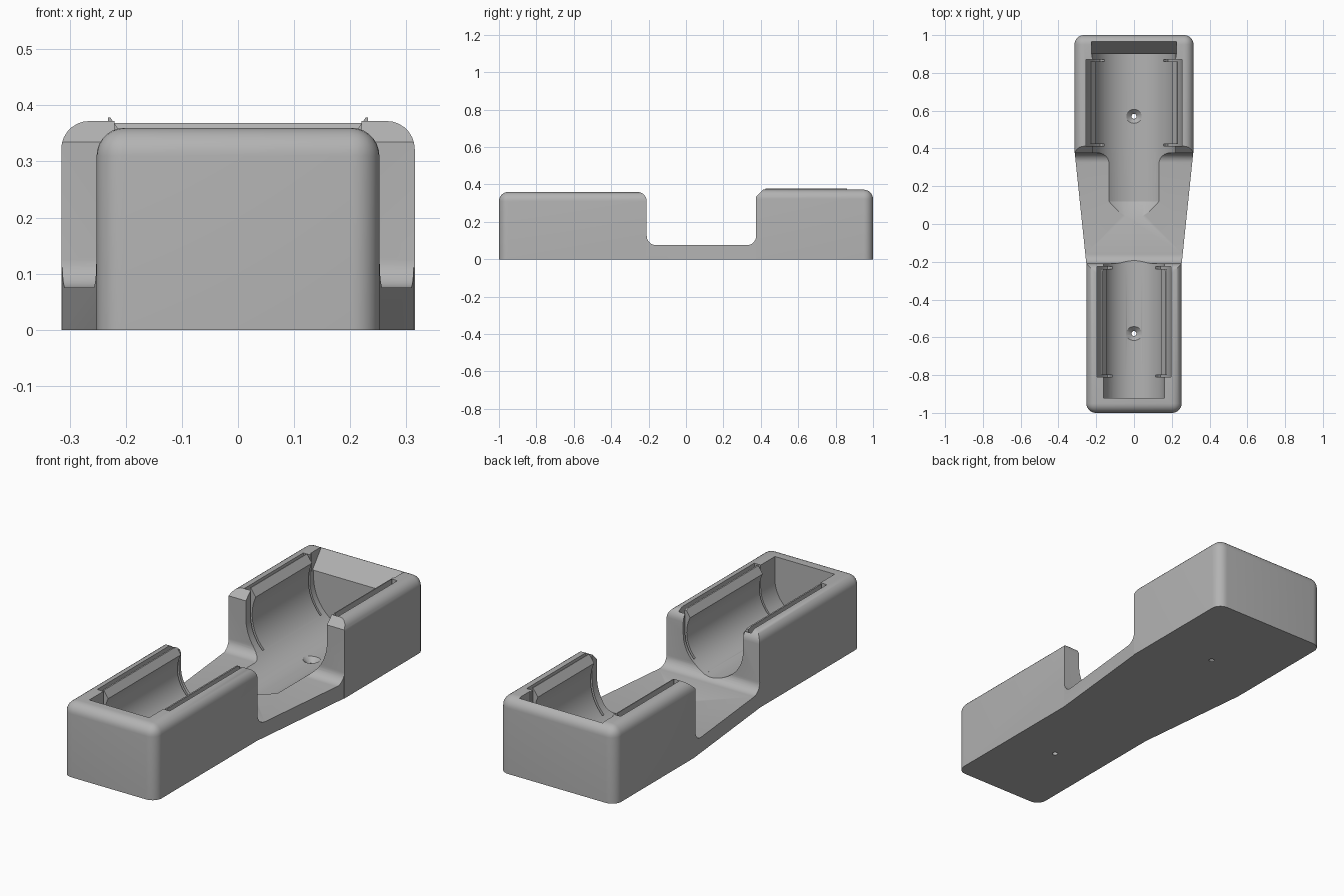
import bpy, bmesh, math

if "Cube" in bpy.data.objects:
    bpy.data.objects.remove(bpy.data.objects["Cube"])

grey = bpy.data.materials.new("light grey plastic")
grey.diffuse_color = (0.45, 0.45, 0.45, 1)
grey.use_nodes = True
grey.node_tree.nodes["Principled BSDF"].inputs["Base Color"].default_value = grey.diffuse_color


def finish(name, bm):
    bmesh.ops.recalc_face_normals(bm, faces=bm.faces)
    me = bpy.data.meshes.new(name)
    bm.to_mesh(me)
    bm.free()
    me.materials.append(grey)
    ob = bpy.data.objects.new(name, me)
    bpy.context.collection.objects.link(ob)
    return ob


def prism(name, pts, axis, a, b, scale=1, centre=0):
    """Extrude a 2D outline along x (pts are y,z) or y (pts are x,z)."""
    bm = bmesh.new()
    rings = []
    for t, s in ((a, 1), (b, scale)):
        ring = []
        for u, v in pts:
            u, v = u * s, centre + (v - centre) * s
            ring.append(bm.verts.new((t, u, v) if axis == 'x' else (u, t, v)))
        rings.append(ring)
        bm.faces.new(ring)
    n = len(pts)
    for i in range(n):
        j = (i + 1) % n
        bm.faces.new((rings[0][i], rings[0][j], rings[1][j], rings[1][i]))
    return finish(name, bm)


def arc(cx, cz, r, a0, a1, n):
    return [(cx + r * math.cos(math.radians(a0 + (a1 - a0) * i / n)),
             cz + r * math.sin(math.radians(a0 + (a1 - a0) * i / n))) for i in range(n + 1)]


def box(name, x0, x1, y0, y1, z0, z1):
    return prism(name, [(x0, z0), (x1, z0), (x1, z1), (x0, z1)], 'y', y0, y1)


def block(name, w, y_in, y_out, h, r=0.05):
    """Box with rounded outer corners and rounded top on three sides."""
    bm = bmesh.new()
    bmesh.ops.create_cube(bm, size=1)
    for v in bm.verts:
        v.co = (v.co.x * 2 * w, y_out if v.co.y * y_out > 0 else y_in, h if v.co.z > 0 else 0)
    edges = []
    for e in bm.edges:
        p, q = e.verts[0].co, e.verts[1].co
        top = p.z > 0 and q.z > 0
        outer = p.y == y_out and q.y == y_out
        inner = p.y == y_in and q.y == y_in
        if (top and not inner) or (outer and abs(p.z - q.z) > 0.1):
            edges.append(e)
    bmesh.ops.bevel(bm, geom=edges, offset=r, segments=7, profile=0.5, affect='EDGES')
    return finish(name, bm)


def boolean(target, other, op='DIFFERENCE'):
    mod = target.modifiers.new("bool", 'BOOLEAN')
    mod.operation, mod.solver, mod.object = op, 'EXACT', other
    bpy.context.view_layer.objects.active = target
    bpy.ops.object.modifier_apply(modifier=mod.name)
    bpy.data.objects.remove(other)


# Body: two blocks and a tapered bridge with filleted ends
body = block("double_cradle_body", 0.315, 0.375, 1.0, 0.372)
front = block("front_block", 0.252, -0.21, -1.0, 0.36)
profile = [(-0.22, 0), (-0.22, 0.125)] + arc(-0.16, 0.125, 0.05, 180, 270, 8) \
    + arc(0.325, 0.125, 0.05, 270, 360, 8) + [(0.385, 0.125), (0.385, 0)]
bridge = prism("bridge", profile, 'x', -1, 1)
for v in bridge.data.vertices:
    v.co.x *= 0.2515 + (0.3145 - 0.2515) * (v.co.y + 0.22) / 0.605
boolean(body, bridge, 'UNION')
boolean(body, front, 'UNION')

# Chamfers on the inner top edges of both blocks
boolean(body, prism("cut", [(0.36, 0.32), (0.432, 0.392), (0.36, 0.392)], 'x', -0.5, 0.5))
boolean(body, prism("cut", [(-0.19, 0.31), (-0.19, 0.39), (-0.25, 0.39)], 'x', -0.5, 0.5))

# Raised lips of the back spring arms
for s in (-1, 1):
    x0, x1 = sorted((s * 0.2, s * 0.24))
    boolean(body, box("lip", x0, x1, 0.425, 0.86, 0.3, 0.378), 'UNION')

C = 0.25  # height of the shared cradle axis


def cradle(R, tip_z, peak_x, peak_z, g0, g1, entry, end, hole_y):
    """Cut a cylindrical cradle with spring arms between y = g0 and g1."""
    # open ends with straight walls
    pocket = [(-R, 0.5)] + arc(0, C, R, 180, 360, 40) + [(R, 0.5)]
    sgn = 1 if end > 0 else -1
    boolean(body, prism("cut", pocket, 'y', entry, g0 + sgn * 0.004))
    boolean(body, prism("cut", pocket, 'y', g1 - sgn * 0.004, end))
    # gripping channel with lead-in lips
    t = math.degrees(math.asin((tip_z - C) / R))
    grip = [(-peak_x, 0.5), (-peak_x, peak_z)] + arc(0, C, R, 180 - t, 360 + t, 50) \
        + [(peak_x, peak_z), (peak_x, 0.5)]
    boolean(body, prism("cut", grip, 'y', g0, g1))
    # slots behind the arms and gaps at their ends
    for s in (-1, 1):
        for r_in, y0, y1 in ((R + 0.012, g0, g1), (R - 0.03, g0, g0 + sgn * 0.012),
                             (R - 0.03, g1 - sgn * 0.01, g1)):
            pts = arc(0, C, R + 0.035, -45, 0, 10) + [(R + 0.035, 0.5), (r_in, 0.5)] \
                + arc(0, C, r_in, 0, -45, 10)
            boolean(body, prism("cut", [(s * x, z) for x, z in pts], 'y', y0, y1))
    # countersunk screw hole
    b = C - R
    for r0, r1, z0, z1 in ((0.013, 0.013, -0.05, b + 0.01), (0.014, 0.044, b - 0.022, b + 0.007)):
        bm = bmesh.new()
        bmesh.ops.create_cone(bm, cap_ends=True, segments=24, radius1=r0, radius2=r1, depth=z1 - z0)
        bmesh.ops.translate(bm, verts=bm.verts, vec=(0, hole_y, (z0 + z1) / 2))
        boolean(body, finish("cut", bm))


cradle(0.22, 0.34, 0.2275, 0.378, 0.412, 0.87, 0.12, 0.90, 0.57)
cradle(0.162, 0.325, 0.168, 0.362, -0.225, -0.81, -0.1, -0.92, -0.58)

# Sloped back wall of the rear pocket and conical end of the floor groove
boolean(body, prism("cut", [(0.885, 0.285), (0.90, 0.285), (0.98, 0.3844), (0.885, 0.3844)],
                    'x', -0.226, 0.226))
cone = arc(0, C, 0.22, 180, 360, 40)
boolean(body, prism("cut", cone, 'y', 0.121, 0.02, 0.77, C))

# Smooth shading with sharp edges kept
bpy.ops.object.select_all(action='DESELECT')
body.select_set(True)
bpy.context.view_layer.objects.active = body
bpy.ops.object.shade_smooth_by_angle(angle=math.radians(30))
